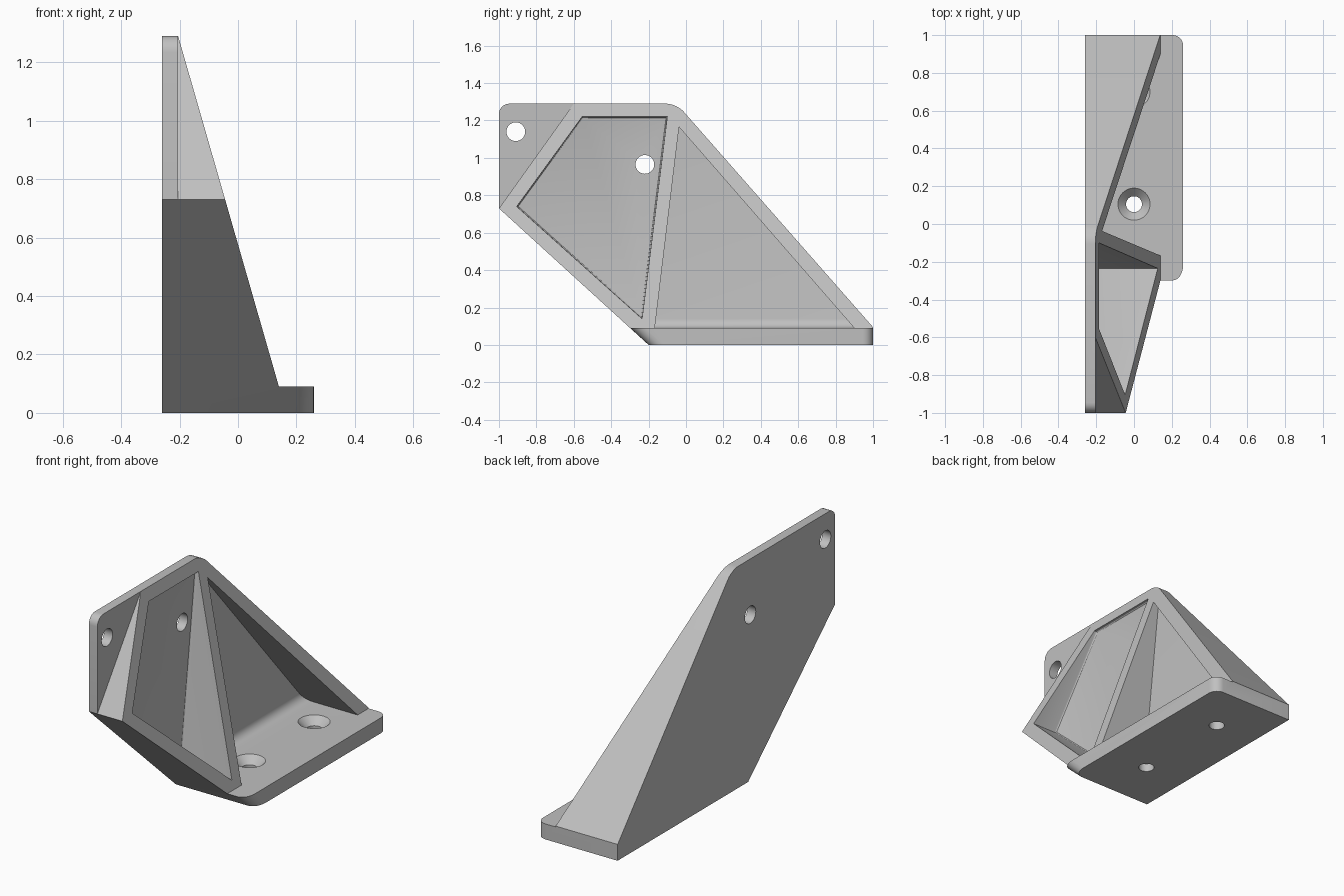
import bpy, bmesh, math
from mathutils import Matrix

cube = bpy.data.objects.get("Cube")
if cube:
    bpy.data.objects.remove(cube, do_unlink=True)

BACK, WALL, EDGE = -0.26, -0.205, 0.26   # x of wall back, wall face, base edge
BASE, TOP = 0.09, 1.29                   # z of base top, bracket top

grey = bpy.data.materials.new("light_grey")
grey.use_nodes = True
colour = (0.53, 0.53, 0.53, 1)
grey.diffuse_color = colour
grey.node_tree.nodes["Principled BSDF"].inputs["Base Color"].default_value = colour


def finish(name, bm):
    bmesh.ops.recalc_face_normals(bm, faces=bm.faces)
    mesh = bpy.data.meshes.new(name)
    bm.to_mesh(mesh)
    bm.free()
    mesh.materials.append(grey)
    obj = bpy.data.objects.new(name, mesh)
    bpy.context.collection.objects.link(obj)
    return obj


def prism(points, start, end):
    """Extrude a profile given as 3D points from start to end vectors."""
    bm = bmesh.new()
    face = bm.faces.new([bm.verts.new(p) for p in points])
    new = bmesh.ops.extrude_face_region(bm, geom=[face])["geom"]
    verts = [v for v in new if isinstance(v, bmesh.types.BMVert)]
    bmesh.ops.translate(bm, verts=verts, vec=[e - s for s, e in zip(start, end)])
    return bm


def side_prism(profile, x0, x1):
    return prism([(x0, y, z) for y, z in profile], (x0, 0, 0), (x1, 0, 0))


def bevel(bm, edges, size, segments):
    bmesh.ops.bevel(bm, geom=edges, offset=size, offset_type='OFFSET',
                    segments=segments, profile=0.5, affect='EDGES')


def cone(name, r1, r2, depth, matrix):
    bm = bmesh.new()
    bmesh.ops.create_cone(bm, cap_ends=True, segments=40, radius1=r1,
                          radius2=r2, depth=depth, matrix=matrix)
    return finish(name, bm)


def cut(target, cutter):
    """Subtract the cutter and discard it."""
    mod = target.modifiers.new("cut", 'BOOLEAN')
    mod.operation, mod.solver, mod.object = 'DIFFERENCE', 'EXACT', cutter
    bpy.context.view_layer.objects.active = target
    bpy.ops.object.modifier_apply(modifier=mod.name)
    bpy.data.objects.remove(cutter, do_unlink=True)


# Solid block with the side outline, corners rounded
outline = [(-1, 0.73), (-1, TOP), (-0.05, TOP), (1, 0.095), (1, 0), (-0.2, 0)]
bm = side_prism(outline, BACK, EDGE)
rounded = []
for e in bm.edges:
    a, b = (v.co for v in e.verts)
    across = abs(a.x - b.x) > 0.1
    outer = min(a.x, b.x) > 0.2
    top_corner = across and a.z > 1.2
    front_corner = outer and max(a.z, b.z) < 0.8 and min(a.y, b.y) < -0.9 and max(a.y, b.y) < 0
    rear_corner = outer and min(a.y, b.y) > 0.9
    if top_corner or front_corner or rear_corner:
        rounded.append(e)
bevel(bm, rounded, 0.055, 6)
bracket = finish("bracket", bm)

# Sloping outer face above the base plate
rate = (0.14 - WALL) / (TOP - BASE)
slope = [(0.14, BASE), (0.5, BASE), (0.5, 1.45), (0.14 - rate * (1.45 - BASE), 1.45)]
cut(bracket, finish("slope_cutter", prism([(x, -1.5, z) for x, z in slope],
                                          (0, -1.5, 0), (0, 1.5, 0))))

# Thin ear at the upper front of the wall
ear = [(-1.2, 0.45), (-0.4, 1.57), (-1.2, 1.57)]
cut(bracket, finish("ear_cutter", side_prism(ear, WALL, 0.6)))

# Front pocket with a small fillet around its floor
bm = side_prism([(-0.235, 0.14), (-0.905, 0.74), (-0.555, 1.22), (-0.1, 1.22)], WALL, 0.6)
bevel(bm, [e for e in bm.edges if all(v.co.x < 0 for v in e.verts)], 0.012, 3)
cut(bracket, finish("front_pocket_cutter", bm))

# Rear pocket with a large fillet where the wall meets the base
bm = side_prism([(-0.167, BASE), (-0.037, 1.165), (0.9, BASE)], WALL, 0.6)
bevel(bm, [e for e in bm.edges
           if all(v.co.x < 0 and v.co.z < 0.1 for v in e.verts)], 0.05, 6)
cut(bracket, finish("rear_pocket_cutter", bm))

# Plain holes through the wall
for y, z in ((-0.91, 1.14), (-0.22, 0.965)):
    turn = Matrix.Translation((BACK, y, z)) @ Matrix.Rotation(math.pi / 2, 4, 'Y')
    cut(bracket, cone("wall_hole_cutter", 0.05, 0.05, 0.4, turn))

# Countersunk holes through the base
for y in (0.105, 0.7):
    cut(bracket, cone("base_hole_cutter", 0.042, 0.042, 0.3, Matrix.Translation((0, y, 0))))
    cut(bracket, cone("countersink_cutter", 0.04, 0.09, 0.05,
                      Matrix.Translation((0, y, BASE - 0.02))))

bpy.ops.object.select_all(action='DESELECT')
bracket.select_set(True)
bpy.context.view_layer.objects.active = bracket
bpy.ops.object.shade_smooth_by_angle(angle=math.radians(25))
